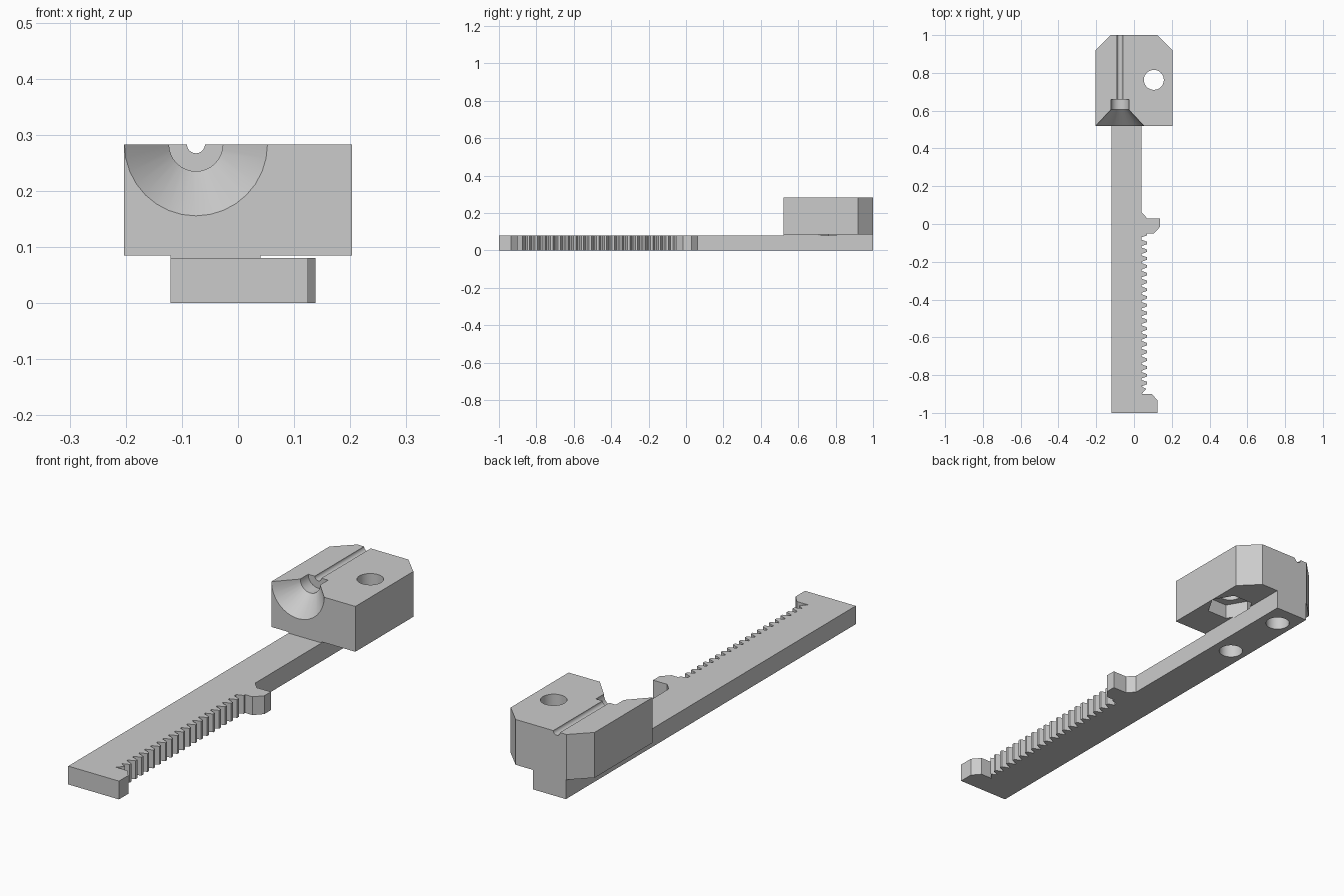
import bpy, bmesh, math

cube = bpy.data.objects.get("Cube")
if cube:
    bpy.data.objects.remove(cube, do_unlink=True)

grey = bpy.data.materials.new("plain grey")
grey.use_nodes = True
grey.diffuse_color = (0.6, 0.6, 0.6, 1)
grey.node_tree.nodes["Principled BSDF"].inputs["Base Color"].default_value = grey.diffuse_color


def prism(name, outline, z0, z1):
    """Extrude a flat xy outline from z0 to z1."""
    bm = bmesh.new()
    base = bm.faces.new([bm.verts.new((x, y, z0)) for x, y in outline])
    top = bmesh.ops.extrude_face_region(bm, geom=[base])["geom"]
    for v in top:
        if isinstance(v, bmesh.types.BMVert):
            v.co.z = z1
    bmesh.ops.recalc_face_normals(bm, faces=bm.faces)
    mesh = bpy.data.meshes.new(name)
    bm.to_mesh(mesh)
    bm.free()
    mesh.materials.append(grey)
    obj = bpy.data.objects.new(name, mesh)
    bpy.context.collection.objects.link(obj)
    return obj


def ring(cx, cy, r, sides):
    return [(cx + r * math.cos(math.tau * i / sides),
             cy + r * math.sin(math.tau * i / sides)) for i in range(sides)]


def lathe_y(name, profile, cx, cz, sides=32):
    """Turn (y, radius) pairs around an axis parallel to y."""
    bm = bmesh.new()
    loops = [[bm.verts.new((x, y, z)) for x, z in ring(cx, cz, r, sides)]
             for y, r in profile]
    for a, b in zip(loops, loops[1:]):
        for i in range(sides):
            j = (i + 1) % sides
            bm.faces.new((a[i], a[j], b[j], b[i]))
    bm.faces.new(loops[0])
    bm.faces.new(loops[-1])
    bmesh.ops.recalc_face_normals(bm, faces=bm.faces)
    mesh = bpy.data.meshes.new(name)
    bm.to_mesh(mesh)
    bm.free()
    mesh.materials.append(grey)
    obj = bpy.data.objects.new(name, mesh)
    bpy.context.collection.objects.link(obj)
    return obj


def combine(target, tool, operation="DIFFERENCE"):
    """Apply a boolean and discard the tool object."""
    tool.hide_render = True
    mod = target.modifiers.new("boolean", "BOOLEAN")
    mod.operation, mod.solver, mod.object = operation, "EXACT", tool
    bpy.context.view_layer.objects.active = target
    bpy.ops.object.modifier_apply(modifier=mod.name)
    bpy.data.objects.remove(tool, do_unlink=True)


# Toothed bar with a middle finger stop and an end stop
LEFT, ROOT, TIP, THICK = -0.12, 0.04, 0.07, 0.08
outline = [(LEFT, -1), (0.125, -1), (0.125, -0.935), (0.095, -0.9), (ROOT, -0.9),
           (0.066, -0.873), (0.05, -0.866)]
teeth, pitch, first = 19, 0.0412, -0.842
for i in range(teeth):
    y = first + i * pitch
    outline += [(ROOT, y - 0.017), (TIP, y - 0.006), (TIP, y + 0.006), (ROOT, y + 0.017)]
outline += [(ROOT, -0.07), (TIP, -0.06), (TIP, -0.05), (0.105, -0.05), (0.138, -0.015),
            (0.138, 0.03), (TIP, 0.03), (ROOT, 0.062), (ROOT, 1), (LEFT, 1)]
bar = prism("rack_bar", outline, 0, THICK)

# Head block with chamfered back corners and a thin seat on the bar
W, FRONT, TOP, CH = 0.203, 0.52, 0.283, 0.08
block = prism("head_block", [(-W, FRONT), (W, FRONT), (W, 1 - CH), (W - CH, 1),
                             (CH - W, 1), (-W, 1 - CH)], 0.085, TOP)
seat = prism("seat_pad", [(LEFT, FRONT), (ROOT, FRONT), (ROOT, 1), (LEFT, 1)], THICK, 0.1)
combine(block, seat, "UNION")

# Funnel, socket and fine channel along the top of the block
slope = (0.1275 - 0.048) / 0.085
funnel = lathe_y("funnel_cutter", [(FRONT - 0.02, 0.1275 + 0.02 * slope), (0.605, 0.048),
                                   (0.66, 0.048), (0.66, 0.016), (1.05, 0.016)], -0.075, TOP)
combine(block, funnel)

# Bolt hole with a hexagonal nut pocket below
combine(block, prism("bolt_cutter", ring(0.105, 0.763, 0.053, 32), 0, 0.4))
combine(block, prism("nut_cutter", ring(0.105, 0.763, 0.098, 6), 0.02, 0.15))

# Two blind round holes from underneath
for y in (0.9, 0.59):
    for part in (bar, block):
        combine(part, prism("pin_cutter", ring(-0.045, y, 0.05, 32), -0.1, 0.125))

# Smooth round walls, keep edges crisp
for part in (bar, block):
    bpy.ops.object.select_all(action="DESELECT")
    part.select_set(True)
    bpy.context.view_layer.objects.active = part
    bpy.ops.object.shade_smooth_by_angle(angle=math.radians(25))
